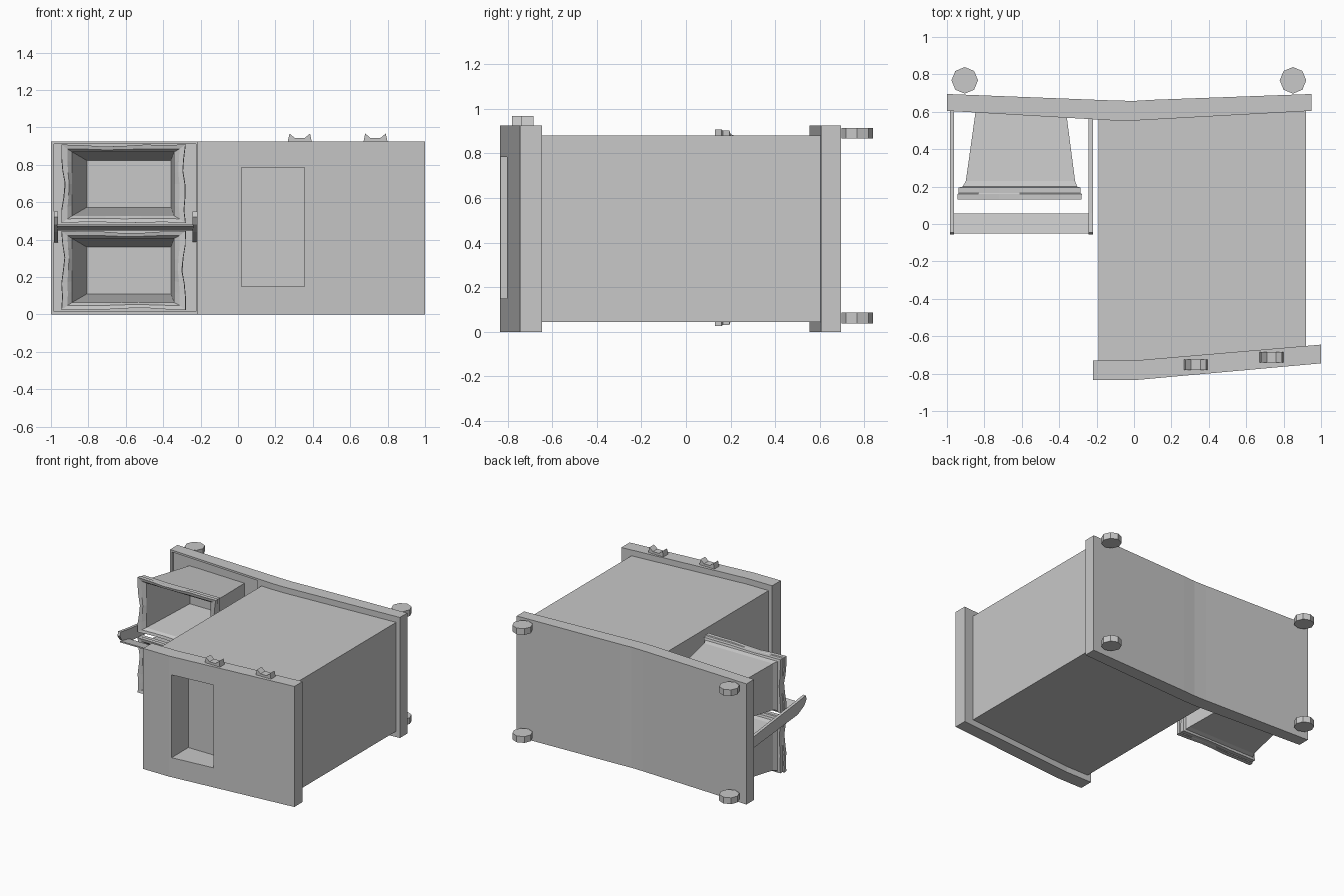
import bpy, bmesh, math
from mathutils import Vector

cube = bpy.data.objects.get("Cube")
if cube:
    bpy.data.objects.remove(cube, do_unlink=True)

grey = bpy.data.materials.new("plain grey")
grey.use_nodes = True
COLOUR = (0.58, 0.58, 0.58, 1)
grey.diffuse_color = COLOUR
grey.node_tree.nodes["Principled BSDF"].inputs["Base Color"].default_value = COLOUR


def finish(bm, name):
    bmesh.ops.recalc_face_normals(bm, faces=bm.faces)
    mesh = bpy.data.meshes.new(name)
    bm.to_mesh(mesh)
    bm.free()
    mesh.materials.append(grey)
    obj = bpy.data.objects.new(name, mesh)
    bpy.context.collection.objects.link(obj)
    return obj


def prism(name, points, axis, low, high):
    """Extrude a 2D outline along one axis."""
    bm = bmesh.new()
    verts = []
    for p in points:
        co = list(p)
        co.insert(axis, low)
        verts.append(bm.verts.new(co))
    face = bm.faces.new(verts)
    new = bmesh.ops.extrude_face_region(bm, geom=[face])["geom"]
    shift = Vector((0, 0, 0))
    shift[axis] = high - low
    bmesh.ops.translate(bm, vec=shift, verts=[v for v in new if isinstance(v, bmesh.types.BMVert)])
    return finish(bm, name)


def box(name, x0, x1, y0, y1, z0, z1):
    return prism(name, [(x0, y0), (x1, y0), (x1, y1), (x0, y1)], 2, z0, z1)


def cut(target, cutter):
    mod = target.modifiers.new("cut", 'BOOLEAN')
    mod.operation = 'DIFFERENCE'
    mod.solver = 'EXACT'
    mod.object = cutter
    bpy.context.view_layer.objects.active = target
    bpy.ops.object.modifier_apply(modifier=mod.name)


# Main body and the two bent end panels
HEIGHT = 0.925
body = prism("body", [(-0.19, -0.74), (0, -0.74), (0.92, -0.66), (0.92, 0.61),
                      (0, 0.56), (-0.19, 0.57)], 2, 0.045, 0.88)
front_panel = prism("front_panel", [(-0.22, -0.835), (0, -0.835), (1, -0.745), (1, -0.645),
                                    (0, -0.73), (-0.22, -0.73)], 2, 0, HEIGHT)
back_panel = prism("back_panel", [(-1, 0.605), (-0.1, 0.553), (0, 0.553), (0.95, 0.605),
                                  (0.95, 0.695), (0.1, 0.664), (0, 0.658), (-0.1, 0.66),
                                  (-1, 0.695)], 2, 0, HEIGHT)

# Doorway recess and the shallow sunken field behind the horns
door_cutter = box("door_cutter", 0.02, 0.355, -1, -0.63, 0.15, 0.785)
cut(front_panel, door_cutter)
cut(body, door_cutter)
field_cutter = prism("field_cutter", [(-0.985, 0.4), (-0.225, 0.4), (-0.225, 0.59), (-0.985, 0.625)],
                     2, 0.015, 0.91)
cut(back_panel, field_cutter)
for helper in (door_cutter, field_cutter):
    bpy.data.objects.remove(helper, do_unlink=True)

# Round feet on the back panel
for x in (-0.905, 0.85):
    for z in (0.062, 0.89):
        bm = bmesh.new()
        bmesh.ops.create_cone(bm, cap_ends=True, segments=8, radius1=0.071, radius2=0.071, depth=0.048)
        bmesh.ops.translate(bm, vec=(x, 0.768, z), verts=bm.verts)
        finish(bm, "foot")

# Small two-pointed crests on the front panel
CREST = [(-0.065, 0.92), (-0.055, 0.967), (-0.025, 0.942), (0.025, 0.942), (0.055, 0.967), (0.065, 0.92)]
for x, y in ((0.33, -0.753), (0.735, -0.713)):
    prism("crest", [(x + dx, z) for dx, z in CREST], 1, y - 0.028, y + 0.028)

# Flared boxes with a moulded, slightly wavy rim: (y, centre x, half width, half height, wave)
RINGS = [(0.615, -0.605, 0.24, 0.14, 0), (0.23, -0.607, 0.292, 0.178, 0),
         (0.2, -0.61, 0.306, 0.188, 0), (0.195, -0.612, 0.325, 0.204, 0.5),
         (0.165, -0.612, 0.325, 0.204, 0.5), (0.16, -0.612, 0.333, 0.21, 1),
         (0.13, -0.612, 0.331, 0.21, 1), (0.135, -0.612, 0.3, 0.187, 0.5),
         (0.155, -0.614, 0.273, 0.171, 0), (0.57, -0.583, 0.225, 0.125, 0)]
STEPS = 6


def ring_points(y, cx, hw, hh, wave, cz, phase):
    corners = [(-1, -1), (1, -1), (1, 1), (-1, 1)]
    points = []
    for side in range(4):
        a, b = corners[side], corners[(side + 1) % 4]
        for i in range(STEPS):
            t = i / STEPS
            px, pz = a[0] + (b[0] - a[0]) * t, a[1] + (b[1] - a[1]) * t
            dip = wave * 0.02 * math.sin(math.pi * t) * (0.5 + 0.5 * math.sin(9 * t + side + phase))
            dip_x, dip_z = (0, dip * 0.6) if side % 2 == 0 else (dip, 0)
            points.append((cx + px * (hw - dip_x), y, cz + pz * (hh - dip_z)))
    return points


for name, cz, phase in (("upper_flared_box", 0.698, 0), ("lower_flared_box", 0.235, 2)):
    bm = bmesh.new()
    rings = [[bm.verts.new(p) for p in ring_points(*r, cz, phase)] for r in RINGS]
    count = len(rings[0])
    for a, b in zip(rings, rings[1:]):
        for i in range(count):
            j = (i + 1) % count
            bm.faces.new((a[i], a[j], b[j], b[i]))
    bm.faces.new(rings[0])
    bm.faces.new(rings[-1])
    finish(bm, name)

# Rising side arms joined by a tilted shelf
ARM = [(0.62, 0.385), (0.05, 0.44), (-0.03, 0.48), (-0.055, 0.52), (-0.045, 0.55),
       (0.06, 0.535), (0.62, 0.47)]
for x in (-0.985, -0.242):
    prism("side_arm", ARM, 0, x, x + 0.022)
prism("shelf", [(-0.05, 0.472), (0.055, 0.45), (0.055, 0.46), (-0.05, 0.482)], 0, -0.968, -0.238)
